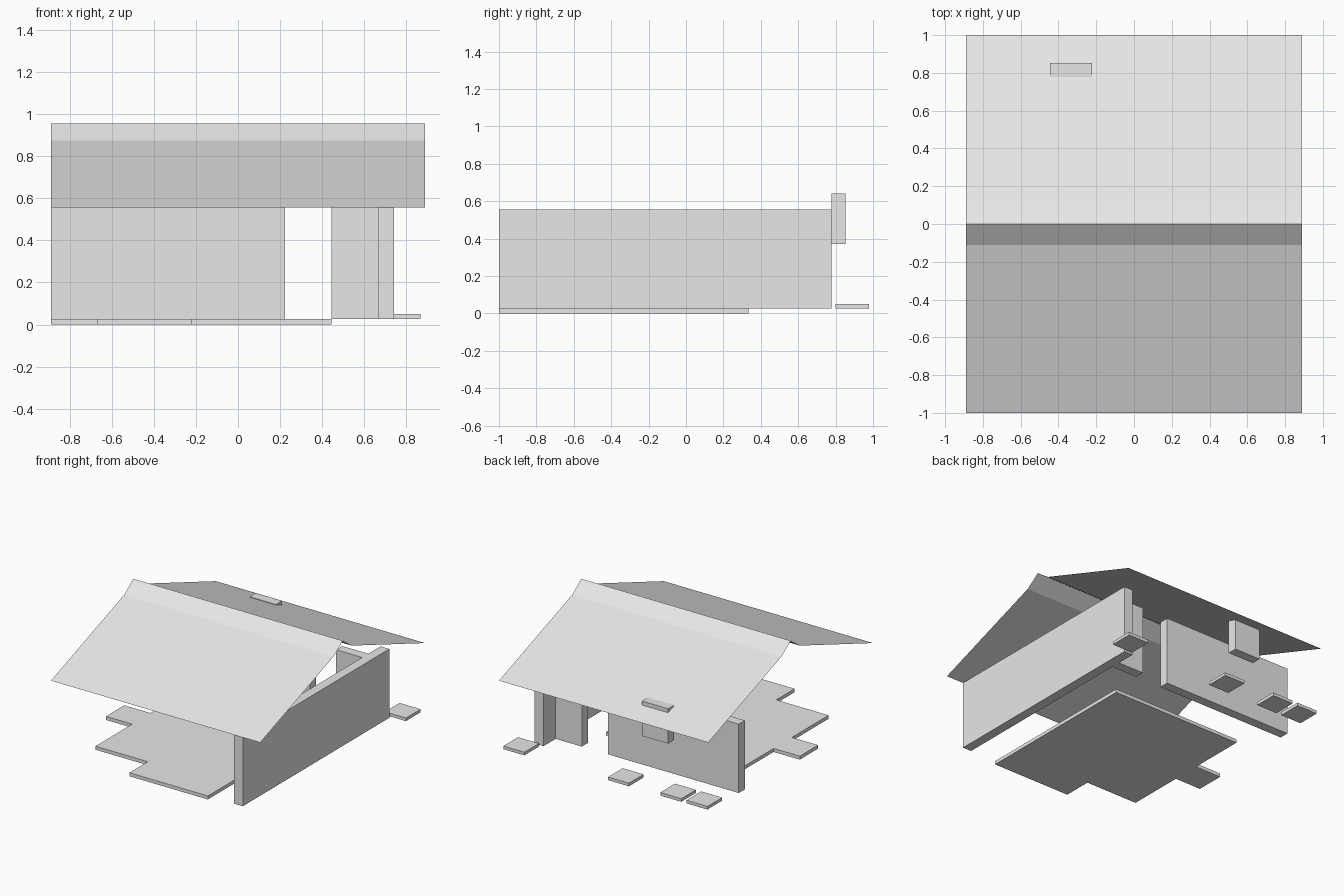
import bpy
import bmesh

if "Cube" in bpy.data.objects:
    bpy.data.objects.remove(bpy.data.objects["Cube"])

grey = bpy.data.materials.new("light grey")
grey.diffuse_color = (0.8, 0.8, 0.8, 1)
grey.use_nodes = True
grey.node_tree.nodes["Principled BSDF"].inputs["Base Color"].default_value = grey.diffuse_color

G = 2 / 9        # planning grid
T = G / 3        # wall thickness
BASE, EAVE = 0.027, 0.556


def finish(bm, name):
    bmesh.ops.recalc_face_normals(bm, faces=bm.faces)
    mesh = bpy.data.meshes.new(name)
    bm.to_mesh(mesh)
    bm.free()
    mesh.materials.append(grey)
    ob = bpy.data.objects.new(name, mesh)
    bpy.context.collection.objects.link(ob)
    return ob


def box(name, x, y, z):
    """Box from (min, max) ranges."""
    bm = bmesh.new()
    bmesh.ops.create_cube(bm, size=1)
    for v in bm.verts:
        for i, (lo, hi) in enumerate((x, y, z)):
            v.co[i] = hi if v.co[i] > 0 else lo
    return finish(bm, name)


# Stepped floor slab, outline in grid units
outline = [(-1, -4.5), (2, -4.5), (2, 1.5), (-3, 1.5), (-3, -0.5),
           (-4, -0.5), (-4, -1.5), (-3, -1.5), (-3, -3.5), (-1, -3.5)]
bm = bmesh.new()
face = bm.faces.new([bm.verts.new((x * G, y * G, 0)) for x, y in outline])
ext = bmesh.ops.extrude_face_region(bm, geom=[face])
for v in ext["geom"]:
    if isinstance(v, bmesh.types.BMVert):
        v.co.z = BASE
finish(bm, "floor_slab")

# Walls, with a door gap at the back
WALL_Z = (BASE, EAVE)
BACK_Y = (2.5 * G, 2.5 * G + T)
box("right_wall", (3 * G, 3 * G + T), (-1, 3.5 * G), WALL_Z)
box("back_wall", (-4 * G, G), BACK_Y, WALL_Z)
box("back_wall_short", (2 * G, 3 * G), BACK_Y, WALL_Z)

# Chimney box through the rear slope
box("chimney", (-2 * G, -G), (3.5 * G, 3.5 * G + T), (0.372, 0.64))

# Stepping stones behind the house
for i, gx in enumerate((3.5, -0.5, -2.5, -3.5)):
    cx, cy, h = gx * G, 4 * G, 0.4 * G
    box(f"stepping_stone_{i + 1}", (cx - h, cx + h), (cy - h, cy + h),
        (BASE, 0.051))

# Thin folded roof sheet with a steeper ridge cap
profile = [(-1, EAVE), (-G / 2, 0.876), (0, 0.956), (G / 2, 0.876), (1, EAVE)]
bm = bmesh.new()
rows = [[bm.verts.new((sx * 4 * G, y, z)) for sx in (-1, 1)] for y, z in profile]
for a, b in zip(rows, rows[1:]):
    bm.faces.new((a[0], a[1], b[1], b[0]))
finish(bm, "roof")
